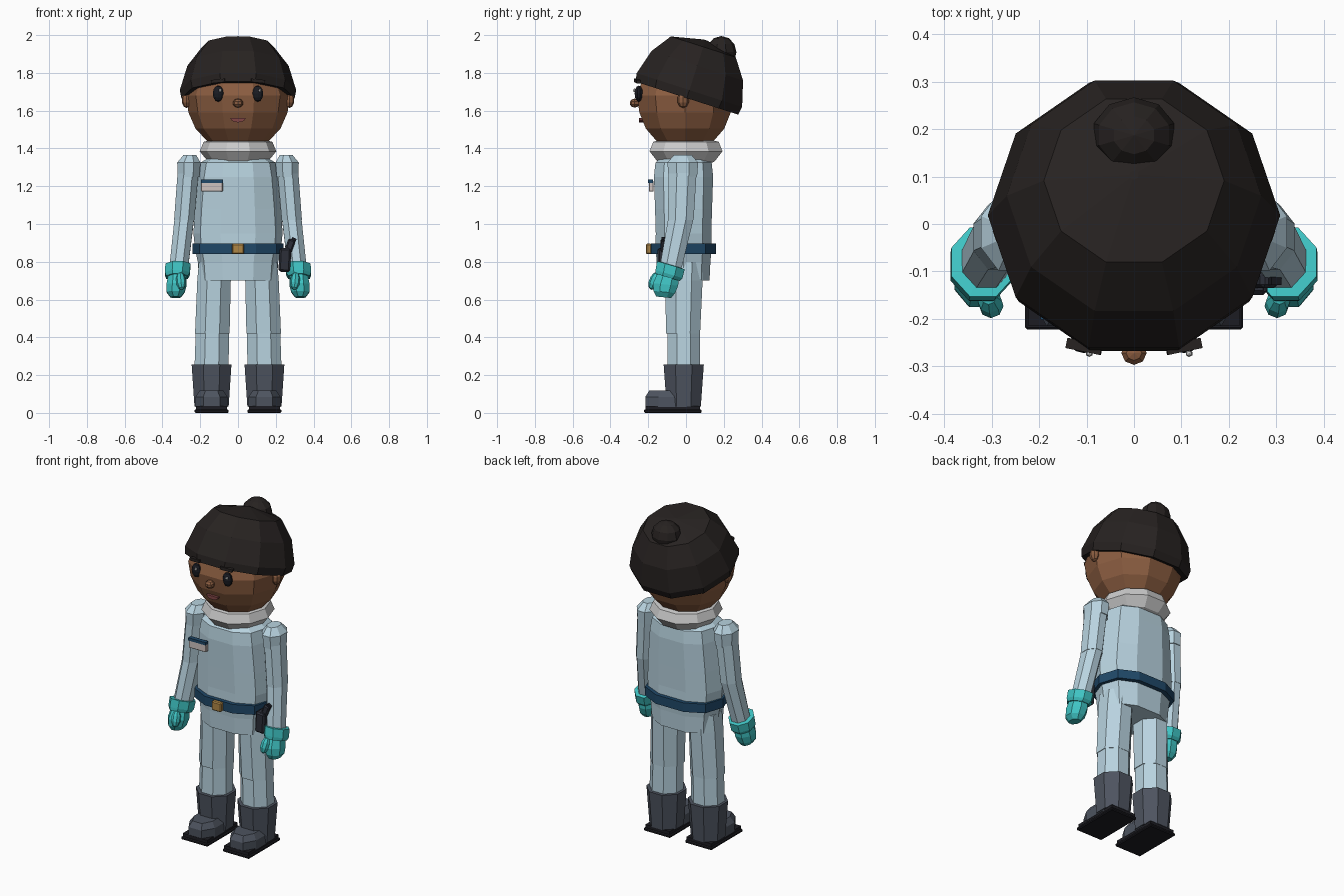
import bpy, bmesh, math
from mathutils import Matrix, Vector

if "Cube" in bpy.data.objects:
    bpy.data.objects.remove(bpy.data.objects["Cube"])


def mat(name, r, g, b):
    m = bpy.data.materials.new(name)
    m.diffuse_color = (r, g, b, 1)
    m.use_nodes = True
    m.node_tree.nodes["Principled BSDF"].inputs["Base Color"].default_value = m.diffuse_color
    return m


SKIN = mat("skin", .26, .11, .052)
HAIR = mat("hair", .02, .016, .015)
SUIT = mat("suit", .48, .65, .74)
WHITE = mat("white", .78, .78, .8)
GLOVE = mat("glove", .05, .55, .55)
BOOT = mat("boot", .075, .088, .115)
SOLE = mat("sole", .012, .012, .016)
NAVY = mat("navy", .014, .065, .14)
GOLD = mat("gold", .43, .24, .06)
LIP = mat("lip", .22, .06, .06)
DARK = mat("dark", .01, .011, .016)
GEAR = mat("gear", .025, .028, .04)
PLATE = mat("plate", .62, .55, .53)


def finish(name, bm, material):
    bmesh.ops.recalc_face_normals(bm, faces=bm.faces)
    me = bpy.data.meshes.new(name)
    bm.to_mesh(me)
    bm.free()
    me.materials.append(material)
    ob = bpy.data.objects.new(name, me)
    bpy.context.collection.objects.link(ob)
    return ob


def loft(name, rings, material, sides=10, phase=0.0, power=1.0, tilt=0.0, cap=True):
    """Skin rings given as (cx, cy, z, rx, ry); tilt shears each ring along y."""
    bm = bmesh.new()
    loops = []
    for cx, cy, z, rx, ry in rings:
        loop = []
        for i in range(sides):
            a = 2 * math.pi * (i + phase) / sides
            c, s = math.cos(a), math.sin(a)
            dx = math.copysign(abs(c) ** power, c) * rx
            dy = math.copysign(abs(s) ** power, s) * ry
            loop.append(bm.verts.new((cx + dx, cy + dy, z + tilt * dy)))
        loops.append(loop)
    for a, b in zip(loops, loops[1:]):
        for i in range(sides):
            j = (i + 1) % sides
            bm.faces.new((a[i], a[j], b[j], b[i]))
    if cap:
        bm.faces.new(loops[0])
        bm.faces.new(loops[-1])
    return finish(name, bm, material)


def ball(name, loc, size, material, seg=10, rows=6):
    bm = bmesh.new()
    bmesh.ops.create_uvsphere(bm, u_segments=seg, v_segments=rows, radius=1)
    bmesh.ops.transform(bm, matrix=Matrix.Translation(loc) @ Matrix.Diagonal((*size, 1)), verts=bm.verts)
    return finish(name, bm, material)


def box(name, loc, size, material, rot=(0, 0, 0), bevel=0.0):
    bm = bmesh.new()
    bmesh.ops.create_cube(bm, size=1)
    bmesh.ops.scale(bm, vec=size, verts=bm.verts)
    if bevel:
        bmesh.ops.bevel(bm, geom=bm.edges[:], offset=bevel, segments=1, affect='EDGES')
    ob = finish(name, bm, material)
    ob.location = loc
    ob.rotation_euler = rot
    return ob


# Head
loft("head", [(0, -.005, z, r, r * .97) for z, r in
              ((1.425, .15), (1.505, .225), (1.59, .262), (1.68, .276), (1.79, .235), (1.88, .15))], SKIN)

# Hair cap, tilted backwards, with a bun
hair = loft("hair_cap", [(0, 0, h, r, r) for h, r in
                         ((-.02, .26), (-.025, .30), (.02, .308), (.155, .268), (.26, .19), (.298, .01))], HAIR)
hair.location = (0, .012, 1.69)
hair.rotation_euler = (-math.radians(17.8), 0, 0)
ball("hair_bun", (0, .187, 1.91), (.089, .08, .085), HAIR)

# Face
ball("nose", (0, -.272, 1.64), (.028, .026, .024), SKIN, 8, 5)
for s, side in ((-1, "right"), (1, "left")):
    ball(side + "_eye", (s * .105, -.25, 1.69), (.03, .022, .043), DARK)
    ball(side + "_eye_glint", (s * .105 + .011, -.273, 1.708), (.008, .007, .01), WHITE, 6, 4)
    box(side + "_brow", (s * .105, -.258, 1.757), (.075, .022, .018), HAIR, (0, s * .1, -s * .2 + s * .4))
    ball(side + "_ear", (s * .272, -.015, 1.657), (.027, .032, .043), SKIN, 8, 5)

bm = bmesh.new()
arc = [(.04 * math.cos(a), .022 * math.sin(a)) for a in (math.pi * (1 + i / 6) for i in range(7))]
front = bm.faces.new([bm.verts.new((x, -.25, 1.56 + z)) for x, z in arc])
ext = bmesh.ops.extrude_face_region(bm, geom=[front])
bmesh.ops.translate(bm, vec=(0, .03, 0), verts=[v for v in ext["geom"] if isinstance(v, bmesh.types.BMVert)])
finish("mouth", bm, LIP)

# Collar
loft("collar", [(0, 0, z, r, r) for z, r in
                ((1.32, .13), (1.33, .158), (1.385, .203), (1.435, .182), (1.445, .14))], WHITE)

# Torso with pelvis
loft("torso", [(0, -.013, z, rx, ry) for z, rx, ry in
               ((.70, .205, .143), (.80, .213, .148), (.87, .228, .155), (.95, .236, .153), (1.08, .228, .157),
                (1.25, .212, .163), (1.325, .198, .155), (1.36, .14, .115))], SUIT, power=.8)

# Belt, buckle and chest badge
loft("belt", [(0, -.013, z, .242, .179) for z in (.842, .897)], NAVY, power=.8)
box("buckle", (0, -.198, .868), (.064, .03, .056), GOLD, bevel=.006)
box("badge_plate", (-.138, -.184, 1.2), (.115, .026, .055), PLATE, bevel=.003)
box("badge_stripe", (-.138, -.188, 1.226), (.117, .026, .017), NAVY)

# Holstered radio on the left hip
loft("holster", [(.245, -.11, .745, .025, .032), (.246, -.11, .76, .036, .042), (.25, -.11, .87, .04, .046)],
     GEAR, 4, .5)
box("holster_body", (.248, -.115, .81), (.062, .07, .125), GEAR, (0, .05, 0), .01)
box("radio_grip", (.275, -.115, .885), (.04, .04, .07), GEAR, (0, .35, 0), .008)
box("radio_tip", (.293, -.115, .912), (.025, .028, .03), DARK, (0, .5, 0))

for s, side in ((-1, "right"), (1, "left")):
    n = side + "_"
    # Legs: thigh and shin meet at a visible knee seam
    loft(n + "thigh", [(s * .122, -.01, .80, .092, .11), (s * .127, -.012, .70, .096, .108),
                       (s * .136, -.015, .42, .099, .097)], SUIT, 8, .5)
    loft(n + "shin", [(s * .136, -.012, .43, .095, .092), (s * .14, -.012, .23, .098, .094)], SUIT, 8, .5)

    # Boots
    loft(n + "boot_shaft", [(s * .14, -.012, .035, .098, .098), (s * .14, -.012, .255, .114, .115)], BOOT, 8, .5)
    loft(n + "boot_foot", [(s * .14, -.072, z, rx, ry) for z, rx, ry in
                           ((.03, .09, .15), (.085, .09, .152), (.118, .066, .13))], BOOT, 8, .5, .75)
    box(n + "sole_lower", (s * .14, -.07, .009), (.18, .305, .018), SOLE, bevel=.005)
    box(n + "sole_upper", (s * .14, -.07, .026), (.165, .29, .022), SOLE)

    # Arms: shoulder cap, upper arm, forearm
    loft(n + "shoulder", [(s * .262, -.017, 1.25, .062, .082), (s * .26, -.017, 1.325, .067, .088),
                          (s * .255, -.017, 1.366, .036, .05)], SUIT, 8, .5)
    loft(n + "upper_arm", [(s * .263, -.017, 1.29, .06, .08), (s * .285, -.028, 1.02, .058, .074)], SUIT, 8, .5)
    loft(n + "forearm", [(s * .284, -.027, 1.03, .056, .071), (s * .313, -.08, .775, .054, .062)],
         SUIT, 8, .5, tilt=-.12)

    # Gloves: flared cuff, mitten hand and thumb
    loft(n + "glove_cuff", [(s * .323, -.098, .718, .062, .07), (s * .321, -.09, .735, .071, .077),
                            (s * .318, -.08, .782, .072, .079), (s * .318, -.08, .784, .05, .055)],
         GLOVE, 8, .5, tilt=-.3)
    loft(n + "glove_hand", [(s * .323, -.095, .73, .05, .062), (s * .325, -.108, .68, .058, .072),
                            (s * .33, -.115, .64, .052, .062), (s * .33, -.118, .612, .03, .042)],
         GLOVE, 8, .5, tilt=-.1)
    thumb = ball(n + "glove_thumb", (0, 0, 0), (.027, .028, .05), GLOVE, 8, 5)
    thumb.location = (s * .302, -.168, .698)
    thumb.rotation_euler = (-.35, s * .1, 0)
